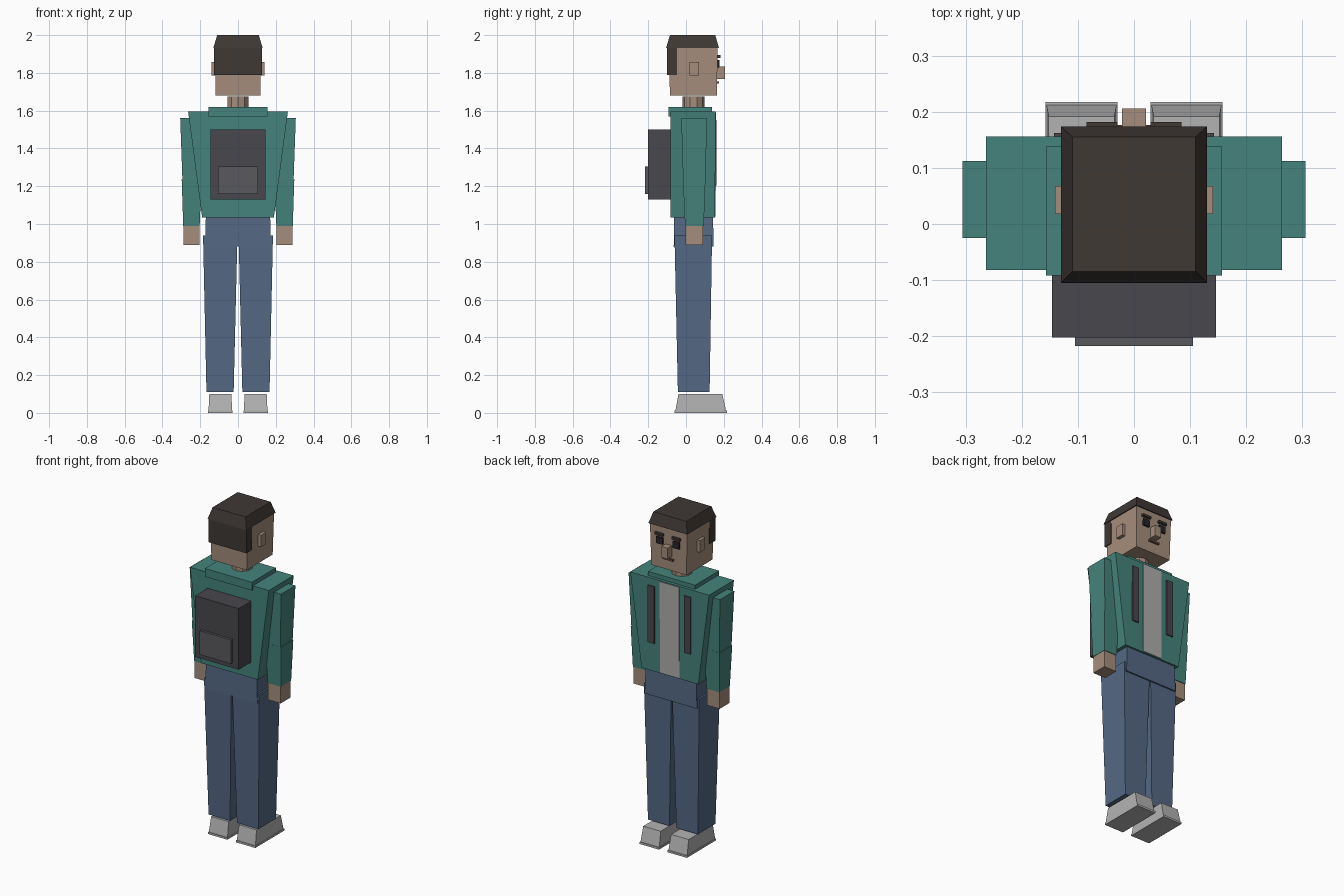
import bpy


def material(name, r, g, b):
    m = bpy.data.materials.new(name)
    m.diffuse_color = (r, g, b, 1)
    return m


SKIN = material("skin", 0.38, 0.27, 0.20)
HAIR = material("hair", 0.05, 0.04, 0.035)
JACKET = material("jacket", 0.06, 0.23, 0.20)
JEANS = material("jeans", 0.09, 0.14, 0.23)
DARK = material("dark_fabric", 0.065, 0.065, 0.075)
POCKET = material("pocket_fabric", 0.10, 0.10, 0.11)
SHIRT = material("shirt", 0.42, 0.42, 0.41)
SHOE = material("shoe", 0.45, 0.45, 0.45)
FACE = material("face_dark", 0.02, 0.02, 0.025)
LIPS = material("lips", 0.15, 0.07, 0.06)


def block(name, mat, z0, z1, low, high=None, mirror=False):
    """Tapered box: low and high are (x0, x1, y0, y1) at heights z0 and z1."""
    verts = []
    for z, (x0, x1, y0, y1) in ((z0, low), (z1, high or low)):
        verts += [(x0, y0, z), (x1, y0, z), (x1, y1, z), (x0, y1, z)]
    faces = [(3, 2, 1, 0), (4, 5, 6, 7)]
    faces += [(i, (i + 1) % 4, (i + 1) % 4 + 4, i + 4) for i in range(4)]
    me = bpy.data.meshes.new(name)
    me.from_pydata(verts, [], faces)
    me.materials.append(mat)
    ob = bpy.data.objects.new(name, me)
    bpy.context.collection.objects.link(ob)
    if mirror:
        ob.modifiers.new("mirror", 'MIRROR')
    return ob


# Shoes
block("shoe_soles", SHOE, 0, 0.012, (0.029, 0.158, -0.06, 0.217), mirror=True)
block("shoes", SHOE, 0.012, 0.10, (0.031, 0.156, -0.056, 0.212),
      (0.035, 0.152, -0.04, 0.192), mirror=True)

# Legs and hips
block("legs", JEANS, 0.11, 0.938, (0.023, 0.167, -0.043, 0.125),
      (0.003, 0.185, -0.061, 0.138), mirror=True)
block("hips", JEANS, 0.88, 1.05, (-0.175, 0.175, -0.065, 0.146),
      (-0.17, 0.17, -0.062, 0.143))

# Jacket, shirt panel and collar
block("jacket_body", JACKET, 1.035, 1.595, (-0.19, 0.19, -0.082, 0.154),
      (-0.264, 0.264, -0.082, 0.156))
block("shirt_panel", SHIRT, 1.04, 1.59, (-0.065, 0.065, 0.12, 0.157),
      (-0.065, 0.065, 0.12, 0.159))
block("collar", JACKET, 1.57, 1.62, (-0.157, 0.157, -0.092, 0.138))

# Arms
block("upper_arms", JACKET, 1.225, 1.562, (0.195, 0.294, -0.015, 0.102),
      (0.195, 0.306, -0.025, 0.112), mirror=True)
block("forearms", JACKET, 0.99, 1.235, (0.203, 0.290, -0.005, 0.094),
      (0.193, 0.298, -0.016, 0.103), mirror=True)
block("hands", SKIN, 0.888, 0.99, (0.204, 0.288, -0.003, 0.09), mirror=True)

# Backpack
block("backpack", DARK, 1.13, 1.50, (-0.146, 0.146, -0.202, -0.08))
block("backpack_pocket", POCKET, 1.16, 1.305, (-0.105, 0.105, -0.217, -0.20))
block("backpack_straps", DARK, 1.205, 1.55, (0.10, 0.143, 0.14, 0.162), mirror=True)

# Neck
bpy.ops.mesh.primitive_cylinder_add(vertices=10, radius=0.058, depth=0.075,
                                    location=(0, 0.04, 1.6375))
neck = bpy.context.object
neck.name = "neck"
neck.data.materials.append(SKIN)

# Head, ears and nose
block("head", SKIN, 1.68, 1.94, (-0.118, 0.118, -0.085, 0.163),
      (-0.124, 0.124, -0.091, 0.168))
block("ears", SKIN, 1.787, 1.858, (0.11, 0.141, 0.018, 0.068), mirror=True)
block("nose", SKIN, 1.767, 1.833, (-0.021, 0.021, 0.15, 0.206))

# Face details
block("eyes", FACE, 1.828, 1.868, (0.035, 0.077, 0.15, 0.177), mirror=True)
block("eyebrows", HAIR, 1.88, 1.894, (0.029, 0.085, 0.15, 0.182), mirror=True)
block("mouth", LIPS, 1.743, 1.754, (-0.034, 0.034, 0.15, 0.176))

# Hair
block("hair_back", HAIR, 1.79, 1.94, (-0.126, 0.126, -0.10, -0.047))
block("hair_cap", HAIR, 1.933, 2.0, (-0.13, 0.13, -0.105, 0.174),
      (-0.11, 0.11, -0.085, 0.155))
